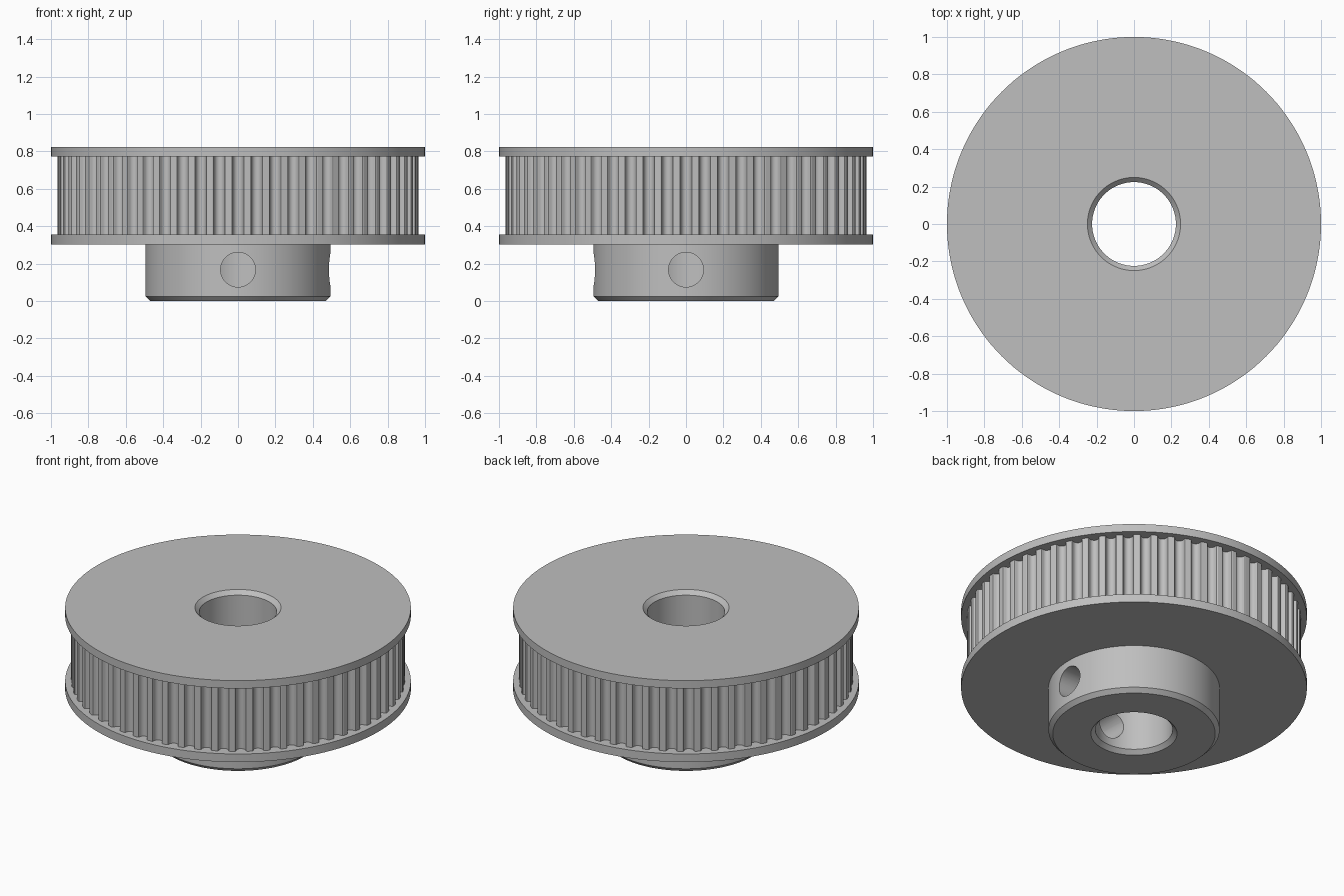
import bpy, bmesh, math

if "Cube" in bpy.data.objects:
    bpy.data.objects.remove(bpy.data.objects["Cube"], do_unlink=True)

TEETH = 60
SEGMENTS = 144
BORE, BORE_EDGE = 0.224, 0.249
HUB, TOOTH, FLANGE = 0.495, 0.965, 1.0
Z_HUB, Z_LOW, Z_HIGH, Z_TOP = 0.303, 0.355, 0.773, 0.823
BEVEL = 0.025

metal = bpy.data.materials.new("grey metal")
metal.use_nodes = True
metal.diffuse_color = (0.52, 0.52, 0.52, 1)
metal.node_tree.nodes["Principled BSDF"].inputs["Base Color"].default_value = (0.52, 0.52, 0.52, 1)


def ring(name, columns):
    """Closed ring skinned over (angle, [(radius, z), ...]) cross-sections."""
    bm = bmesh.new()
    rows = [[bm.verts.new((r * math.cos(a), r * math.sin(a), z)) for r, z in section]
            for a, section in columns]
    for i, row in enumerate(rows):
        after = rows[(i + 1) % len(rows)]
        for j in range(len(row)):
            k = (j + 1) % len(row)
            bm.faces.new((row[j], after[j], after[k], row[k]))
    bmesh.ops.recalc_face_normals(bm, faces=bm.faces)
    mesh = bpy.data.meshes.new(name)
    bm.to_mesh(mesh)
    bm.free()
    mesh.materials.append(metal)
    obj = bpy.data.objects.new(name, mesh)
    bpy.context.collection.objects.link(obj)
    return obj


def lathe(name, section):
    return ring(name, [(math.tau * i / SEGMENTS, section) for i in range(SEGMENTS)])


def activate(obj):
    bpy.ops.object.select_all(action='DESELECT')
    obj.select_set(True)
    bpy.context.view_layer.objects.active = obj


def smooth(obj):
    activate(obj)
    bpy.ops.object.shade_smooth_by_angle(angle=math.radians(30))


# Flanges, the upper one with a countersunk bore
lower_flange = lathe("lower_flange", [(BORE, Z_HUB), (FLANGE, Z_HUB), (FLANGE, Z_LOW), (BORE, Z_LOW)])
upper_flange = lathe("upper_flange", [(BORE, Z_HIGH), (FLANGE, Z_HIGH), (FLANGE, Z_TOP),
                                      (BORE_EDGE, Z_TOP), (BORE, Z_TOP - BEVEL)])

# Toothed rim: rounded grooves with softened lips, as (sideways offset, depth)
GROOVE, DEPTH = 0.028, 0.0385
groove = [(-0.036, 0), (-0.031, 0.003)]
for i in range(11):
    t = math.pi * i / 10
    groove.append((-GROOVE * math.cos(t), DEPTH - GROOVE + GROOVE * math.sin(t)))
groove += [(0.031, 0.003), (0.036, 0)]

columns = []
for tooth in range(TEETH):
    for offset, depth in groove:
        r = TOOTH - depth
        angle = math.tau * tooth / TEETH + offset / TOOTH
        columns.append((angle, [(BORE, Z_LOW), (r, Z_LOW), (r, Z_HIGH), (BORE, Z_HIGH)]))
toothed_rim = ring("toothed_rim", columns)

# Hub with chamfered foot and bore
hub = lathe("hub", [(BORE_EDGE, 0), (HUB - BEVEL, 0), (HUB, BEVEL), (HUB, Z_HUB),
                    (BORE, Z_HUB), (BORE, BEVEL)])

# Set screw holes through the front and left walls of the hub
for name, direction in (("front", (0, -1)), ("left", (1, 0))):
    dx, dy = direction
    bpy.ops.mesh.primitive_cylinder_add(
        vertices=48, radius=0.093, depth=0.6, location=(dx * 0.4, dy * 0.4, 0.168),
        rotation=(math.pi / 2 * abs(dy), math.pi / 2 * abs(dx), 0))
    cutter = bpy.context.object
    cutter.name = name + "_screw_cutter"
    cutter.hide_render = True
    cutter.data.materials.append(metal)
    activate(hub)
    cut = hub.modifiers.new(name + "_screw_hole", 'BOOLEAN')
    cut.operation = 'DIFFERENCE'
    cut.solver = 'EXACT'
    cut.object = cutter
    bpy.ops.object.modifier_apply(modifier=cut.name)
    bpy.data.objects.remove(cutter, do_unlink=True)

for part in (lower_flange, upper_flange, toothed_rim, hub):
    smooth(part)
